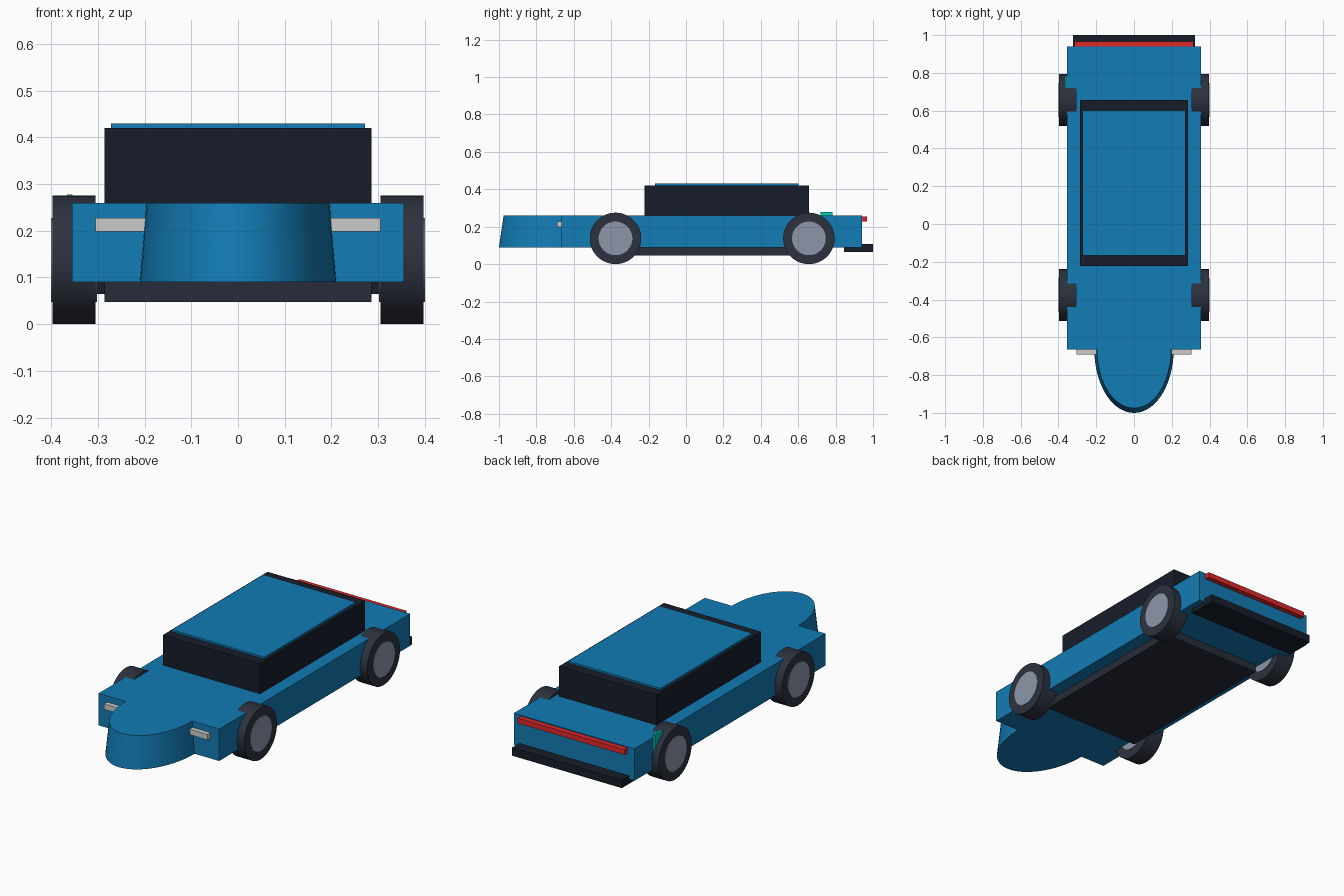
import bpy, bmesh, math
from mathutils import Matrix

if "Cube" in bpy.data.objects:
    bpy.data.objects.remove(bpy.data.objects["Cube"])


def material(name, color):
    m = bpy.data.materials.new(name)
    m.diffuse_color = (*color, 1)
    m.use_nodes = True
    m.node_tree.nodes["Principled BSDF"].inputs["Base Color"].default_value = m.diffuse_color
    return m


BLUE = material("blue_paint", (0.006, 0.20, 0.46))
BLACK = material("black_glass", (0.008, 0.012, 0.022))
DARK = material("dark_underside", (0.02, 0.025, 0.04))
RUBBER = material("rubber", (0.025, 0.031, 0.048))
RIM = material("rim", (0.27, 0.31, 0.41))
RED = material("red_lens", (0.75, 0.02, 0.02))
TEAL = material("teal", (0.0, 0.6, 0.5))


def finish(name, bm, mat):
    bmesh.ops.recalc_face_normals(bm, faces=bm.faces[:])
    me = bpy.data.meshes.new(name)
    bm.to_mesh(me)
    bm.free()
    ob = bpy.data.objects.new(name, me)
    bpy.context.collection.objects.link(ob)
    if mat:
        me.materials.append(mat)
    return ob


def smooth(ob):
    bpy.ops.object.select_all(action='DESELECT')
    ob.select_set(True)
    bpy.context.view_layer.objects.active = ob
    bpy.ops.object.shade_smooth_by_angle(angle=math.radians(30))


def box(name, x, y, z, mat=None):
    """Box from (min, max) pairs on each axis."""
    bm = bmesh.new()
    bmesh.ops.create_cube(bm, size=1)
    for v in bm.verts:
        v.co = [r[0] if c < 0 else r[1] for c, r in zip(v.co, (x, y, z))]
    return finish(name, bm, mat)


def disc(name, radius, x, y, z, mat):
    """Cylinder along x between x[0] and x[1]."""
    bm = bmesh.new()
    place = Matrix.Translation((sum(x) / 2, y, z)) @ Matrix.Rotation(math.pi / 2, 4, 'Y')
    bmesh.ops.create_cone(bm, cap_ends=True, segments=64, radius1=radius,
                          radius2=radius, depth=x[1] - x[0], matrix=place)
    smooth(finish(name, bm, mat))


# Body, cabin and roof
box("body", (-.355, .355), (-.665, .94), (.09, .26), BLUE)
box("cabin", (-.286, .286), (-.223, .657), (.26, .42), BLACK)
box("roof", (-.272, .272), (-.167, .602), (.42, .43), BLUE)
box("underbody", (-.286, .286), (-.34, .62), (.047, .09), DARK)

# Rounded nose: tapered half ellipse
bm = bmesh.new()
rings = []
for z, rx, ry in ((.09, .21, .335), (.26, .196, .31)):
    rings.append([bm.verts.new((rx * math.cos(a), -.665 - ry * math.sin(a), z))
                  for a in (math.pi * i / 40 for i in range(41))])
low, high = rings
for i in range(41):
    j = (i + 1) % 41
    bm.faces.new((low[i], low[j], high[j], high[i]))
bm.faces.new(low)
bm.faces.new(high)
smooth(finish("nose", bm, BLUE))

# Lights, rear bumper and charging flap
for side, s in (("left", -1), ("right", 1)):
    box(f"headlight_{side}", sorted((s * .195, s * .305)), (-.69, -.665), (.198, .227))
box("tail_light", (-.315, .315), (.94, .967), (.227, .255), RED)
box("rear_bumper", (-.323, .323), (.845, 1.0), (.065, .108), BLACK)
box("charging_flap", (-.366, -.354), (.718, .784), (.20, .278), TEAL)

# Wheels
for end, y in (("front", -.377), ("rear", .657)):
    for side, s in (("left", -1), ("right", 1)):
        disc(f"tyre_{end}_{side}", .1375, sorted((s * .305, s * .397)), y, .1375, RUBBER)
        disc(f"hub_{end}_{side}", .09, sorted((s * .302, s * .40)), y, .1375, RIM)
